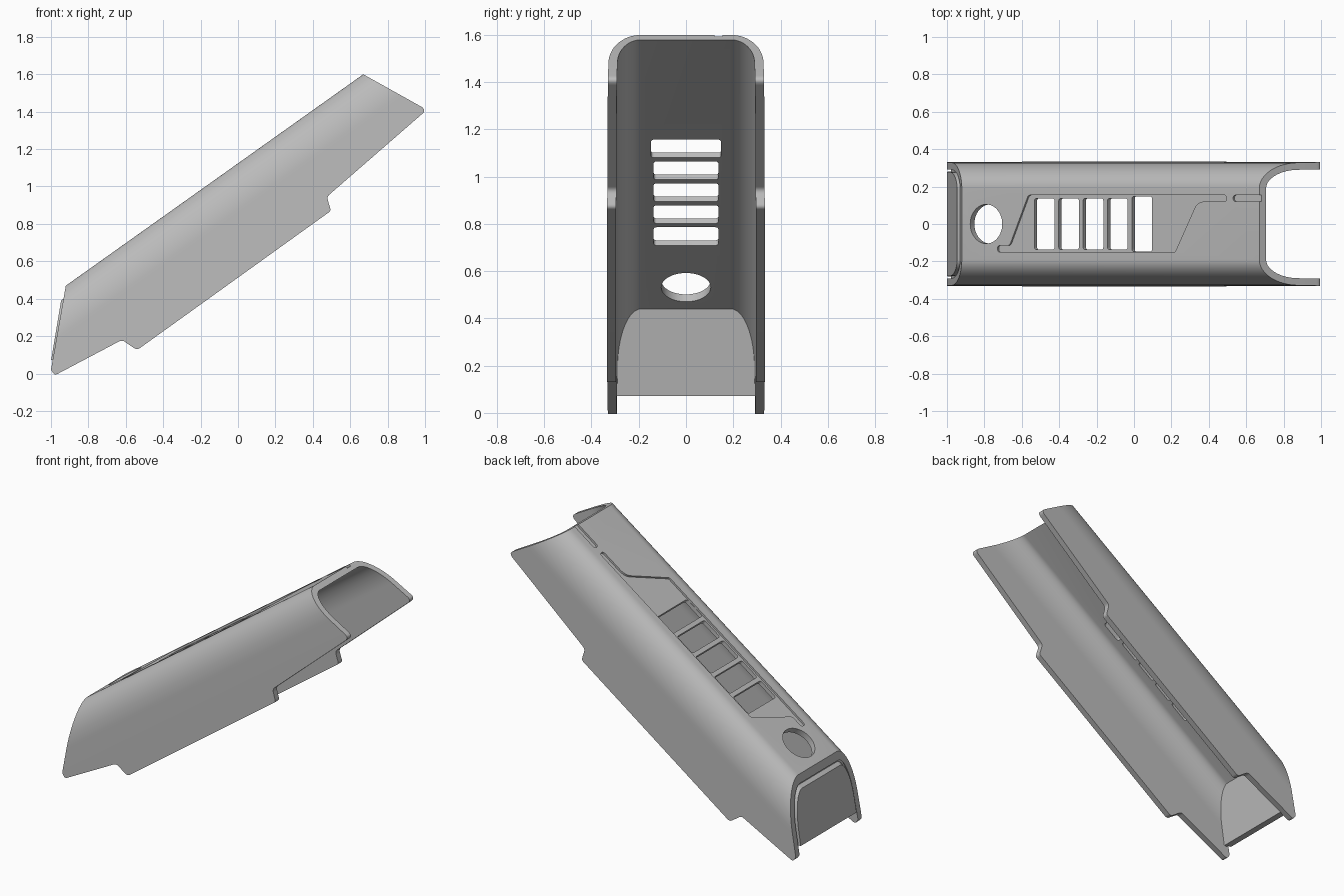
import bpy, bmesh, math
from mathutils import Vector

cube = bpy.data.objects.get("Cube")
if cube:
    bpy.data.objects.remove(cube, do_unlink=True)

grey = bpy.data.materials.new("mid_grey")
grey.use_nodes = True
COLOUR = (0.5, 0.5, 0.5, 1)
grey.diffuse_color = COLOUR
grey.node_tree.nodes["Principled BSDF"].inputs["Base Color"].default_value = COLOUR

# Tilted frame: u runs along the cover, w stands square to its top face
X0, Z0 = -0.92, 0.47
TILT = math.atan2(1.13, 1.59)
C, S = math.cos(TILT), math.sin(TILT)
WALL = 0.038


def tilted(u, y, w):
    return Vector((X0 + u * C - w * S, y, Z0 + u * S + w * C))


def along_u(a, b, t):
    return tilted(t, a, b)


def along_w(a, b, t):
    return tilted((a - X0) / C, b, t)


def along_y(a, b, t):
    return Vector((a, t, b))


def rounded(corners, steps=6):
    """Round each (x, y, radius) corner of a polygon."""
    out = []
    for i, (x, y, r) in enumerate(corners):
        p = Vector((x, y))
        if not r:
            out.append(p)
            continue
        a = Vector(corners[i - 1][:2]) - p
        b = Vector(corners[(i + 1) % len(corners)][:2]) - p
        cut = min(r / math.tan(a.angle(b) / 2), a.length * 0.48, b.length * 0.48)
        a, b = p + a.normalized() * cut, p + b.normalized() * cut
        for k in range(steps + 1):
            t = k / steps
            out.append(a * (1 - t) ** 2 + p * 2 * t * (1 - t) + b * t * t)
    return out


def prism(name, points, place, lo, hi):
    bm = bmesh.new()
    rings = [[bm.verts.new(place(p[0], p[1], t)) for p in points] for t in (lo, hi)]
    bm.faces.new(rings[0])
    bm.faces.new(rings[1][::-1])
    n = len(points)
    for i in range(n):
        j = (i + 1) % n
        bm.faces.new((rings[0][j], rings[0][i], rings[1][i], rings[1][j]))
    bmesh.ops.recalc_face_normals(bm, faces=bm.faces)
    mesh = bpy.data.meshes.new(name)
    bm.to_mesh(mesh)
    bm.free()
    mesh.materials.append(grey)
    obj = bpy.data.objects.new(name, mesh)
    bpy.context.collection.objects.link(obj)
    return obj


def boolean(obj, cutter, operation):
    mod = obj.modifiers.new("cut", "BOOLEAN")
    mod.operation, mod.solver, mod.object = operation, "EXACT", cutter
    bpy.context.view_layer.objects.active = obj
    bpy.ops.object.modifier_apply(modifier=mod.name)
    bpy.data.objects.remove(cutter, do_unlink=True)


def half_section(inset, depth):
    """Right half of the arch section, from top to bottom."""
    side, drop = 0.138 - inset, 0.22 - inset
    pts = []
    for k in range(17):
        a = math.pi / 2 * (1 - k / 16)
        pts.append((0.19 + side * math.cos(a), -0.22 + drop * math.sin(a)))
    return pts + [(0.337 - inset, -depth)]


def arch(inset, depth):
    half = half_section(inset, depth)
    return half + [(-y, w) for y, w in reversed(half)]


# Cover shell: arched channel trimmed to its side outline
outer, inner = half_section(0, 0.62), half_section(WALL, 0.62)
channel = [(-y, w) for y, w in reversed(outer)] + outer
channel += inner[::-1] + [(-y, w) for y, w in inner]
shell = prism("cover_shell", channel, along_u, -0.7, 2.7)
outline = [(-0.91, 0.53, 0), (0.63, 1.622, 0), (1.01, 1.41, 0.025),
           (0.475, 0.945, 0.03), (0.497, 0.87, 0.02), (-0.54, 0.125, 0.03),
           (-0.62, 0.18, 0.03), (-0.98, -0.01, 0.03), (-1.0, 0.02, 0.02)]
boolean(shell, prism("trim", rounded(outline), along_y, -1, 1), "INTERSECT")

# Shallow recessed panel with hooked ends, and the short groove beyond it
recess = [(-0.73, -0.15, 0.015), (0.22, -0.15, 0.01), (0.34, 0.12, 0.06),
          (0.495, 0.12, 0.017), (0.495, 0.155, 0.017), (-0.565, 0.155, 0.02),
          (-0.665, -0.115, 0.02), (-0.73, -0.115, 0.015)]
groove = [(0.53, 0.12, 0.017), (0.8, 0.12, 0), (0.8, 0.155, 0), (0.53, 0.155, 0.017)]
for shape in (recess, groove):
    boolean(shell, prism("recess_cut", rounded(shape), along_w, -0.012, 0.05), "DIFFERENCE")

# Vent windows
for i in range(5):
    x = -0.54 + i * 0.1305
    y = 0.148 if i == 4 else 0.137
    window = [(x, -y, 0.014), (x + 0.108, -y, 0.014), (x + 0.108, y, 0.014), (x, y, 0.014)]
    boolean(shell, prism("window_cut", rounded(window), along_w, -0.1, 0.1), "DIFFERENCE")

# Round hole near the lower end
circle = [(-0.79 + 0.105 * C * math.cos(a), 0.105 * math.sin(a))
          for a in (math.tau * k / 48 for k in range(48))]
boolean(shell, prism("hole_cut", circle, along_w, -0.1, 0.1), "DIFFERENCE")


def end_plate(name, inset, front, back):
    """Slab parallel to the lower end, filling the arch."""
    plate = prism(name, arch(inset, 0.62), along_u, -0.7, 0.5)
    slab = [(-0.983 + front, 0.072), (-0.908 + front, 0.522),
            (-0.908 + back, 0.522), (-0.983 + back, 0.072)]
    boolean(plate, prism("slab", slab, along_y, -1, 1), "INTERSECT")
    return plate


# End wall with a slightly proud inner panel
end_wall = end_plate("end_wall", WALL - 0.001, 0.004, 0.025)
end_panel = end_plate("end_panel", WALL + 0.012, -0.016, 0.02)

for obj in (shell, end_wall, end_panel):
    bpy.ops.object.select_all(action="DESELECT")
    obj.select_set(True)
    bpy.context.view_layer.objects.active = obj
    bpy.ops.object.shade_smooth_by_angle(angle=math.radians(30))
